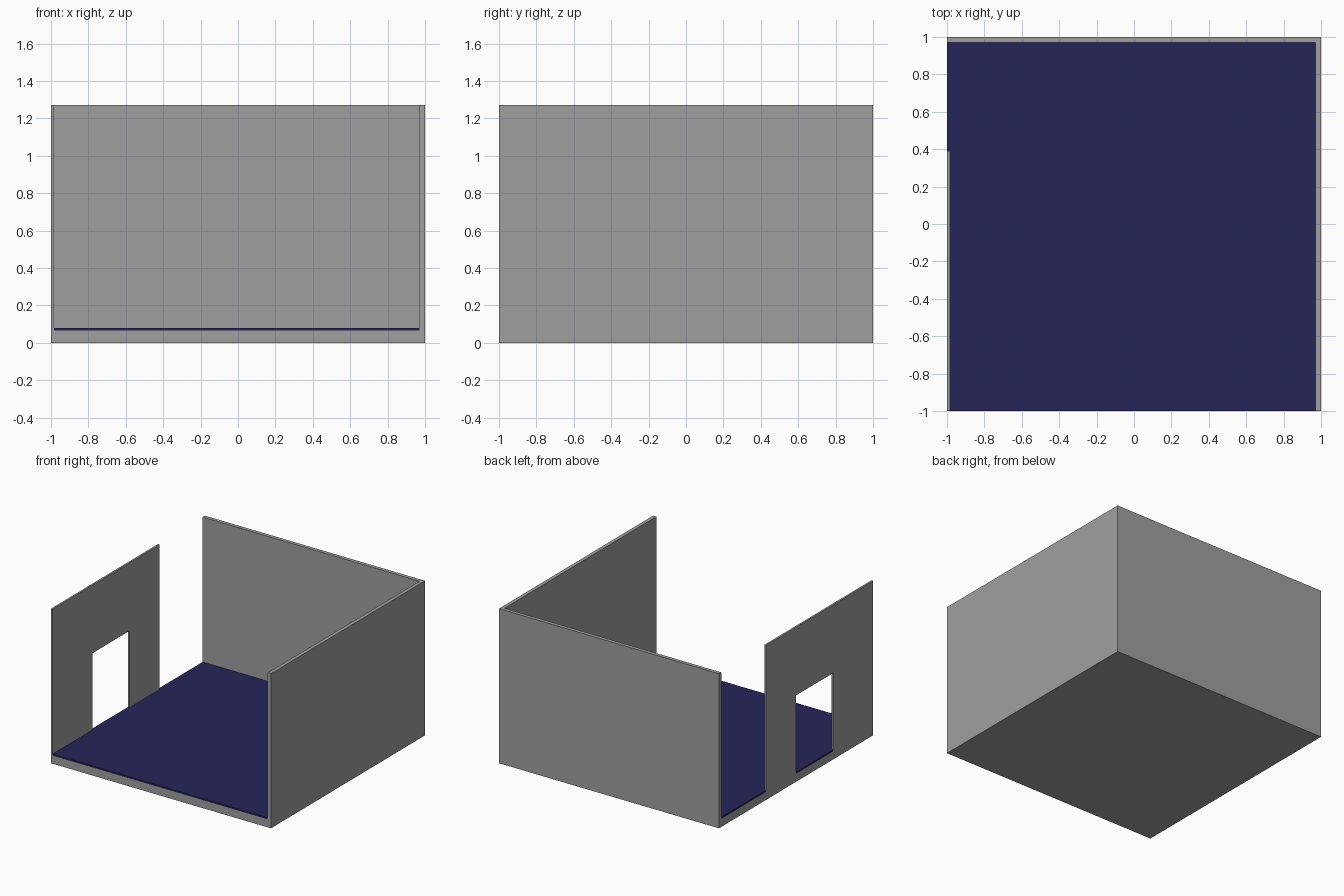
import bpy
import bmesh

if "Cube" in bpy.data.objects:
    bpy.data.objects.remove(bpy.data.objects["Cube"])


def material(name, rgb):
    m = bpy.data.materials.new(name)
    m.diffuse_color = (*rgb, 1.0)
    m.use_nodes = True
    m.node_tree.nodes["Principled BSDF"].inputs["Base Color"].default_value = m.diffuse_color
    return m


GREY = material("wall grey", (0.35, 0.35, 0.35))
BLUE = material("carpet navy", (0.018, 0.018, 0.102))

HEIGHT, SLAB, CARPET = 1.27, 0.066, 0.08
INNER_X, INNER_Y, LEFT_X = 0.97, 0.97, -0.985
GAP_Y, DOOR = 0.39, (-0.48, 0.0)


def add_object(name, bm, mat):
    mesh = bpy.data.meshes.new(name)
    bmesh.ops.recalc_face_normals(bm, faces=bm.faces)
    bm.to_mesh(mesh)
    bm.free()
    mesh.materials.append(mat)
    obj = bpy.data.objects.new(name, mesh)
    bpy.context.collection.objects.link(obj)
    return obj


def prism(name, outline, z0, z1, mat):
    """Extrude a flat xy outline from z0 to z1."""
    bm = bmesh.new()
    face = bm.faces.new([bm.verts.new((x, y, z0)) for x, y in outline])
    up = bmesh.ops.extrude_face_region(bm, geom=[face])["geom"]
    verts = [v for v in up if isinstance(v, bmesh.types.BMVert)]
    bmesh.ops.translate(bm, verts=verts, vec=(0, 0, z1 - z0))
    return add_object(name, bm, mat)


def box(name, x, y, z, mat=GREY):
    corners = [(x[0], y[0]), (x[1], y[0]), (x[1], y[1]), (x[0], y[1])]
    return prism(name, corners, z[0], z[1], mat)


# Room shell: one block hollowed out, open at the front and top
shell = box("room_shell", (-1, 1), (-1, 1), (0, HEIGHT))
cutters = [
    box("interior_cutter", (LEFT_X, INNER_X), (-1.2, INNER_Y), (SLAB, 2)),
    box("left_gap_cutter", (-1.2, -0.9), (GAP_Y, INNER_Y), (SLAB, 2)),
    box("doorway_cutter", (-1.2, -0.9), DOOR, (SLAB, 0.71)),
]
for c in cutters:
    mod = shell.modifiers.new(c.name, 'BOOLEAN')
    mod.operation = 'DIFFERENCE'
    mod.solver = 'EXACT'
    mod.object = c
    c.hide_render = True
    c.hide_set(True)

# Carpet: covers the floor and runs out through the doorway and wall gap
prism("carpet", [
    (LEFT_X, -1), (INNER_X, -1), (INNER_X, INNER_Y), (-1, INNER_Y),
    (-1, GAP_Y), (LEFT_X, GAP_Y), (LEFT_X, DOOR[1]), (-1, DOOR[1]),
    (-1, DOOR[0]), (LEFT_X, DOOR[0]),
], SLAB, CARPET, BLUE)
